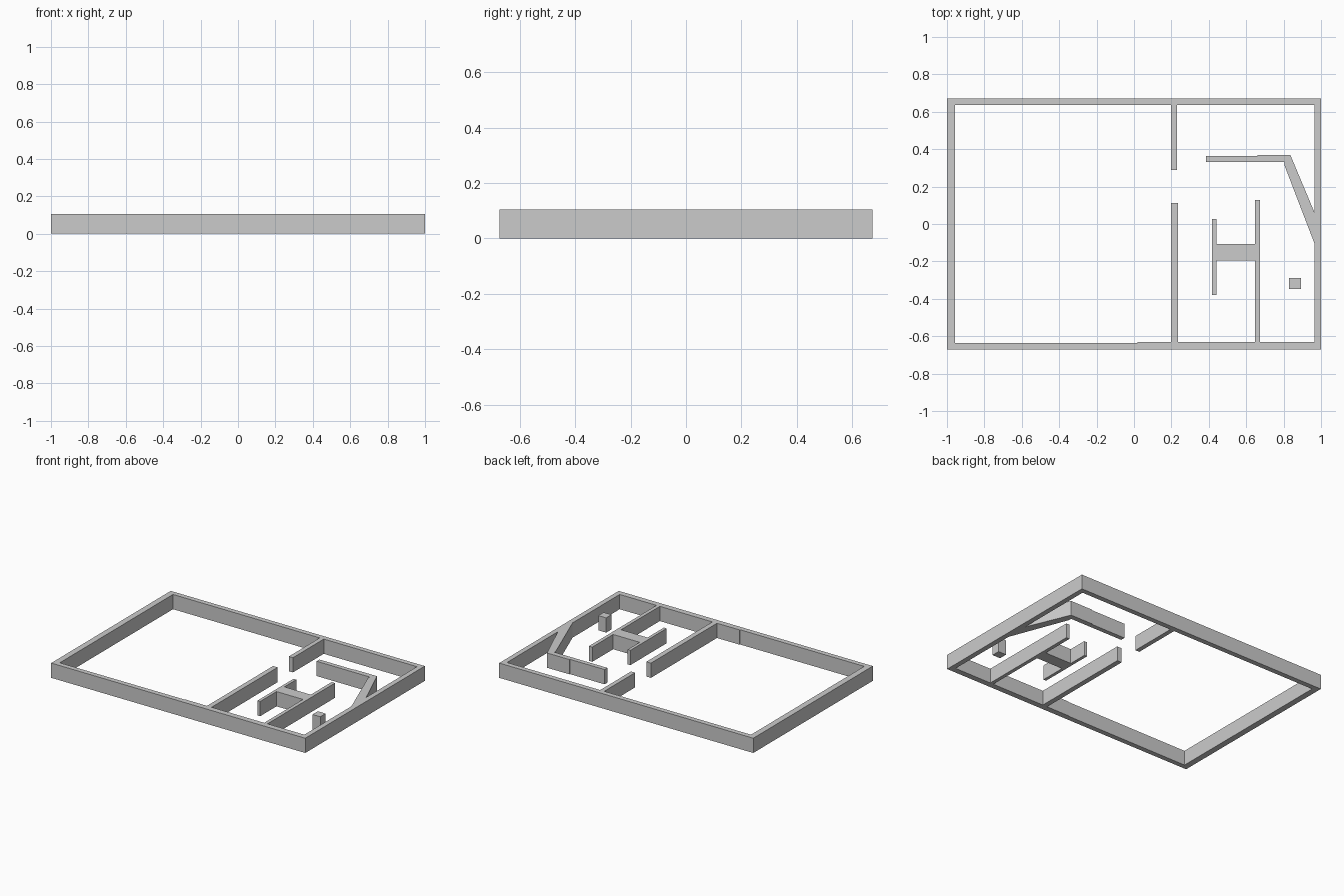
import bpy, bmesh

if "Cube" in bpy.data.objects:
    bpy.data.objects.remove(bpy.data.objects["Cube"])

HEIGHT = 0.105


def extrude_plan(name, loops):
    """Fill nested outlines (outer, then holes) and raise them to wall height."""
    bm = bmesh.new()
    edges = []
    for loop in loops:
        vs = [bm.verts.new((x, y, 0)) for x, y in loop]
        edges += [bm.edges.new((a, b)) for a, b in zip(vs, vs[1:] + vs[:1])]
    bmesh.ops.triangle_fill(bm, edges=edges, use_beauty=True)
    top = bmesh.ops.extrude_face_region(bm, geom=bm.faces[:], use_keep_orig=True)
    verts = [g for g in top["geom"] if isinstance(g, bmesh.types.BMVert)]
    bmesh.ops.translate(bm, verts=verts, vec=(0, 0, HEIGHT))
    bmesh.ops.recalc_face_normals(bm, faces=bm.faces[:])
    # Merge the flat triangles into clean top and bottom faces
    bmesh.ops.dissolve_limit(bm, angle_limit=0.001, verts=bm.verts[:], edges=bm.edges[:])
    bmesh.ops.triangulate(bm, faces=[f for f in bm.faces if len(f.verts) > 4])
    mesh = bpy.data.meshes.new(name)
    bm.to_mesh(mesh)
    bm.free()
    obj = bpy.data.objects.new(name, mesh)
    bpy.context.collection.objects.link(obj)
    return obj


def rect(x0, x1, y0, y1):
    return [(x0, y0), (x1, y0), (x1, y1), (x0, y1)]


# Inner face of the walls, traced anticlockwise around every attached partition
interior = [
    (-0.957, -0.637), (0.02, -0.635), (0.02, -0.631), (0.198, -0.631),
    # lower dividing wall
    (0.198, 0.112), (0.234, 0.112), (0.234, -0.631),
    # H-shaped partition
    (0.648, -0.631), (0.648, -0.195), (0.440, -0.195), (0.440, -0.380),
    (0.418, -0.380), (0.418, 0.028), (0.440, 0.028), (0.440, -0.107),
    (0.648, -0.107), (0.648, 0.128), (0.674, 0.128), (0.674, -0.631),
    # right side and angled partition
    (0.964, -0.631), (0.964, -0.102), (0.805, 0.312), (0.805, 0.332),
    (0.386, 0.332), (0.386, 0.364), (0.660, 0.364), (0.660, 0.369),
    (0.836, 0.369), (0.964, 0.064), (0.964, 0.636),
    # upper dividing wall
    (0.230, 0.636), (0.230, 0.289), (0.198, 0.289), (0.198, 0.636),
    (-0.957, 0.636),
]
extrude_plan("floor_plan_walls", [rect(-1, 1, -0.672, 0.672), interior])

# Free-standing pillar
extrude_plan("pillar", [rect(0.830, 0.892, -0.348, -0.288)])
